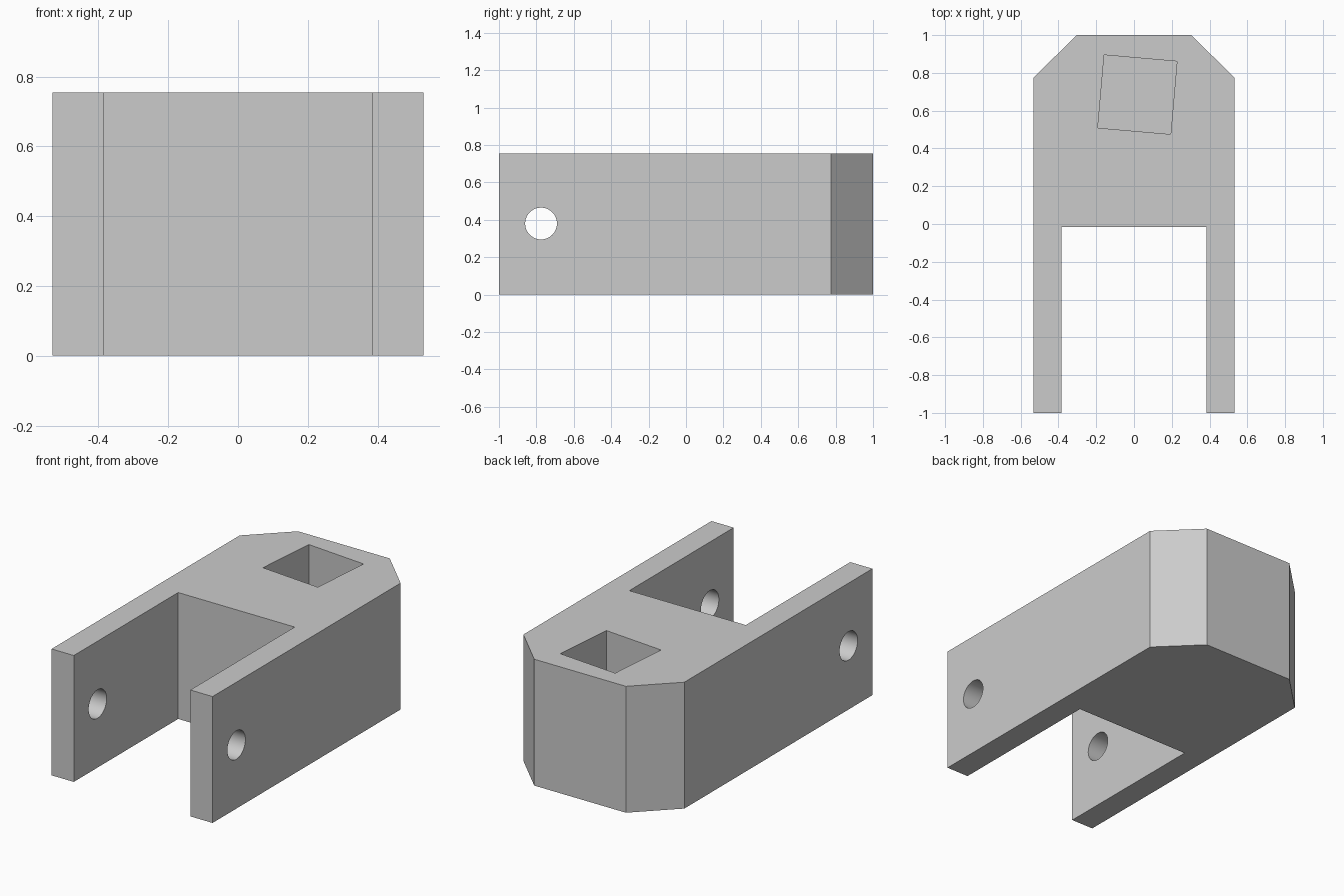
import bpy, bmesh, math
from mathutils import Matrix

cube = bpy.data.objects.get("Cube")
if cube:
    bpy.data.objects.remove(cube, do_unlink=True)

HEIGHT = 0.755

grey = bpy.data.materials.new("plain grey")
grey.use_nodes = True
grey.diffuse_color = (0.6, 0.6, 0.6, 1)
grey.node_tree.nodes["Principled BSDF"].inputs["Base Color"].default_value = (0.6, 0.6, 0.6, 1)


def make_object(name, bm):
    bmesh.ops.recalc_face_normals(bm, faces=bm.faces)
    mesh = bpy.data.meshes.new(name)
    bm.to_mesh(mesh)
    bm.free()
    mesh.materials.append(grey)
    obj = bpy.data.objects.new(name, mesh)
    bpy.context.collection.objects.link(obj)
    return obj


def cut(target, cutter):
    mod = target.modifiers.new(cutter.name, 'BOOLEAN')
    mod.operation = 'DIFFERENCE'
    mod.solver = 'EXACT'
    mod.object = cutter
    bpy.context.view_layer.objects.active = target
    bpy.ops.object.modifier_apply(modifier=mod.name)
    bpy.data.objects.remove(cutter, do_unlink=True)


# Fork body: half outline mirrored across x, extruded upward
half = [(0.385, -0.015), (0.385, -1), (0.532, -1), (0.532, 0.775), (0.303, 1)]
outline = half + [(-x, y) for x, y in reversed(half)]
bm = bmesh.new()
base = bm.faces.new([bm.verts.new((x, y, 0)) for x, y in outline])
top = bmesh.ops.extrude_face_region(bm, geom=[base])
bmesh.ops.translate(bm, vec=(0, 0, HEIGHT),
                    verts=[v for v in top["geom"] if isinstance(v, bmesh.types.BMVert)])
body = make_object("fork_body", bm)

# Pin hole through both arms
bm = bmesh.new()
bmesh.ops.create_cone(bm, cap_ends=True, segments=48, radius1=0.085, radius2=0.085, depth=2,
                      matrix=Matrix.Translation((0, -0.775, 0.38)) @ Matrix.Rotation(math.pi / 2, 4, 'Y'))
cut(body, make_object("pin_hole", bm))

# Blind square socket, slightly turned
depth = 0.45
bm = bmesh.new()
bmesh.ops.create_cube(bm, size=1,
                      matrix=Matrix.Translation((0.018, 0.685, HEIGHT))
                      @ Matrix.Rotation(math.radians(-5), 4, 'Z')
                      @ Matrix.Diagonal((0.387, 0.387, depth * 2, 1)))
cut(body, make_object("square_socket", bm))

# Smooth only the hole walls
bpy.ops.object.select_all(action='DESELECT')
body.select_set(True)
bpy.context.view_layer.objects.active = body
bpy.ops.object.shade_smooth_by_angle(angle=math.radians(30))
